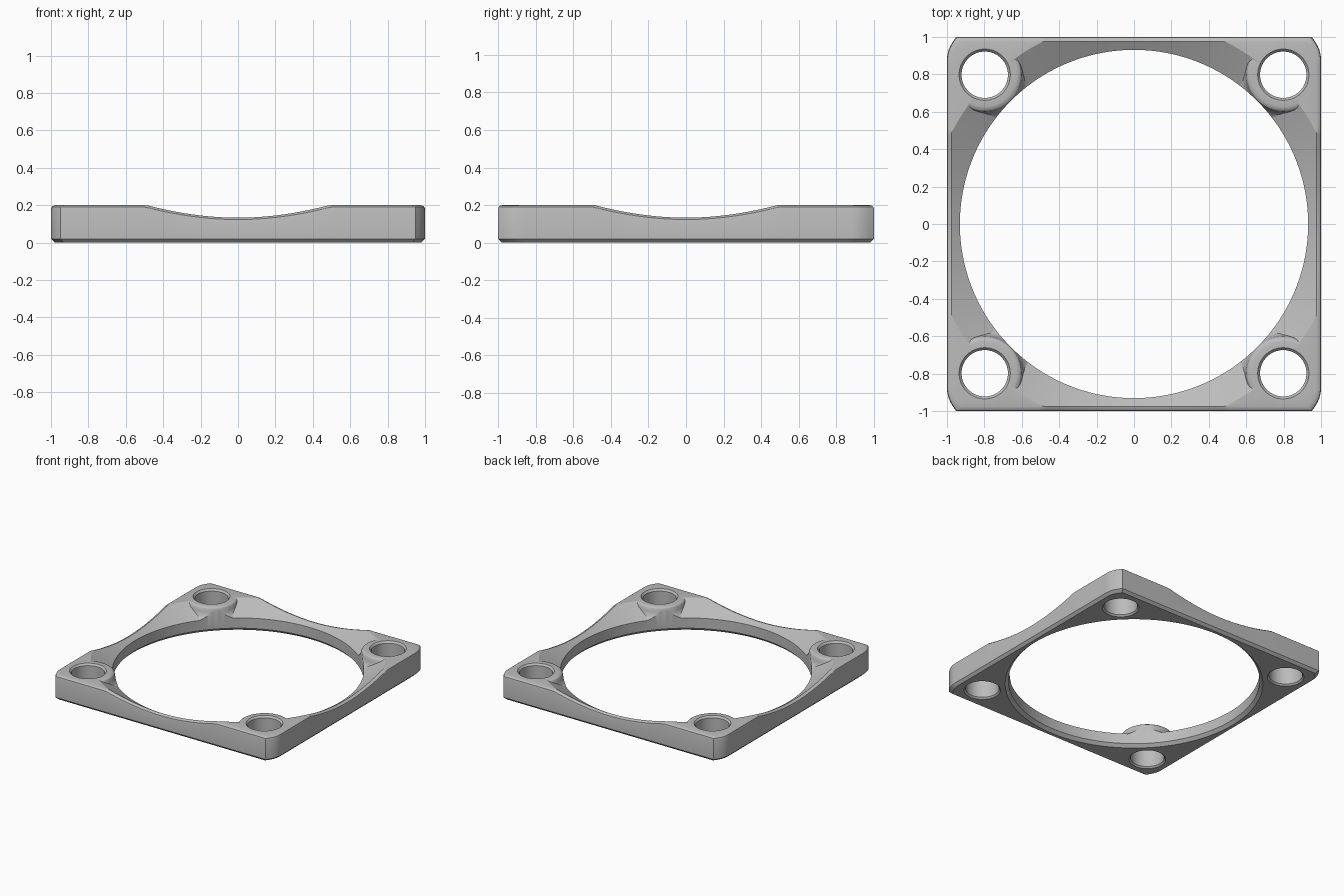
import bpy, bmesh, math

cube = bpy.data.objects.get("Cube")
if cube:
    bpy.data.objects.remove(cube, do_unlink=True)

HEIGHT = 0.2
BORE = 0.93           # large central opening
FLARE = 1.09          # radius where the conical flare meets the top
SLOPE = 0.58
SCREW = 0.798         # screw hole position on both axes

grey = bpy.data.materials.new("plain grey")
grey.use_nodes = True
grey.diffuse_color = (0.5, 0.5, 0.5, 1)
grey.node_tree.nodes["Principled BSDF"].inputs["Base Color"].default_value = (0.5, 0.5, 0.5, 1)


def ring_loft(name, columns, centre=(0, 0)):
    """Closed ring: each column is (angle, [(radius, z), ...])."""
    bm = bmesh.new()
    loops = [[bm.verts.new((centre[0] + r * math.cos(a), centre[1] + r * math.sin(a), z))
              for r, z in section] for a, section in columns]
    for i, loop in enumerate(loops):
        nxt = loops[(i + 1) % len(loops)]
        for j in range(len(loop)):
            k = (j + 1) % len(loop)
            bm.faces.new((loop[j], nxt[j], nxt[k], loop[k]))
    bmesh.ops.remove_doubles(bm, verts=bm.verts, dist=1e-5)
    bmesh.ops.recalc_face_normals(bm, faces=bm.faces)
    mesh = bpy.data.meshes.new(name)
    bm.to_mesh(mesh)
    bm.free()
    mesh.materials.append(grey)
    ob = bpy.data.objects.new(name, mesh)
    bpy.context.collection.objects.link(ob)
    return ob


def turned(name, profile, centre, sides):
    """Solid of revolution with flat ends."""
    bm = bmesh.new()
    loops = [[bm.verts.new((centre[0] + r * math.cos(math.tau * i / sides),
                            centre[1] + r * math.sin(math.tau * i / sides), z))
              for i in range(sides)] for r, z in profile]
    for lo, hi in zip(loops, loops[1:]):
        for i in range(sides):
            j = (i + 1) % sides
            bm.faces.new((lo[i], lo[j], hi[j], hi[i]))
    bm.faces.new(loops[0])
    bm.faces.new(loops[-1])
    bmesh.ops.recalc_face_normals(bm, faces=bm.faces)
    mesh = bpy.data.meshes.new(name)
    bm.to_mesh(mesh)
    bm.free()
    mesh.materials.append(grey)
    ob = bpy.data.objects.new(name, mesh)
    bpy.context.collection.objects.link(ob)
    return ob


def combine(target, tool, operation):
    mod = target.modifiers.new("join", 'BOOLEAN')
    mod.operation = operation
    mod.solver = 'EXACT'
    mod.object = tool
    bpy.context.view_layer.objects.active = target
    bpy.ops.object.modifier_apply(modifier=mod.name)
    bpy.data.objects.remove(tool, do_unlink=True)


def cone_height(r):
    return min(HEIGHT, HEIGHT - SLOPE * (FLARE - r))


# Square outline, its corners eased into the left and right sides
quarter = [(1, 0.02 * i) for i in range(45)]
quarter += [(1 - 0.05 * (t / 5) ** 2, 0.88 + 0.12 * t / 5) for t in range(1, 6)]
quarter += [(0.95 - 0.019 * i, 1) for i in range(1, 50)]
half = quarter + [(0, 1)] + [(-x, y) for x, y in reversed(quarter)][:-1]
outline = half + [(-x, -y) for x, y in half]

# Frame body with flared opening and softened edges
columns = []
for x, y in outline:
    d = math.hypot(x, y)
    rim = d * 0.975
    top = cone_height(rim)
    lip = min(FLARE, rim)
    columns.append((math.atan2(y, x), [
        (BORE, 0.025), (BORE, cone_height(BORE)), (lip, cone_height(lip)), (rim, top),
        (d * 0.988, top - 0.003), (d * 0.997, top - 0.010), (d, top - 0.020),
        (d, 0.02), (d * 0.98, 0), (0.955, 0)]))
frame = ring_loft("frame", columns)

corners = [(sx * SCREW, sy * SCREW) for sx in (-1, 1) for sy in (-1, 1)]

# Rounded bosses around the screw holes, kept inside the outer walls
boss = [(0.1, 0.05), (0.1, 0.1996), (0.17, 0.1996), (0.182, 0.197), (0.192, 0.19), (0.198, 0.178),
        (0.201, 0.162), (0.206, 0.145), (0.216, 0.128), (0.232, 0.113), (0.255, 0.1), (0.26, 0.05)]
for cx, cy in corners:
    columns = []
    for i in range(96):
        a = math.tau * (i + 0.5) / 96
        outward = max(math.cos(a) * math.copysign(1, cx), math.sin(a) * math.copysign(1, cy))
        limit = 0.176 / outward if outward > 0.1 else 1
        columns.append((a, [(min(r, limit), z) for r, z in boss]))
    combine(frame, ring_loft("boss", columns, (cx, cy)), 'UNION')

# Trim the bosses flush with the opening
combine(frame, turned("bore_cutter", [(0.931, -0.5), (0.931, 0.5)], (0, 0), 256), 'DIFFERENCE')

# Chamfered screw holes
drill = [(0.146, -0.01), (0.124, 0.012), (0.124, 0.185), (0.146, 0.21)]
for c in corners:
    combine(frame, turned("drill_cutter", drill, c, 64), 'DIFFERENCE')

bpy.ops.object.select_all(action='DESELECT')
frame.select_set(True)
bpy.context.view_layer.objects.active = frame
bpy.ops.object.shade_smooth_by_angle(angle=math.radians(28))
